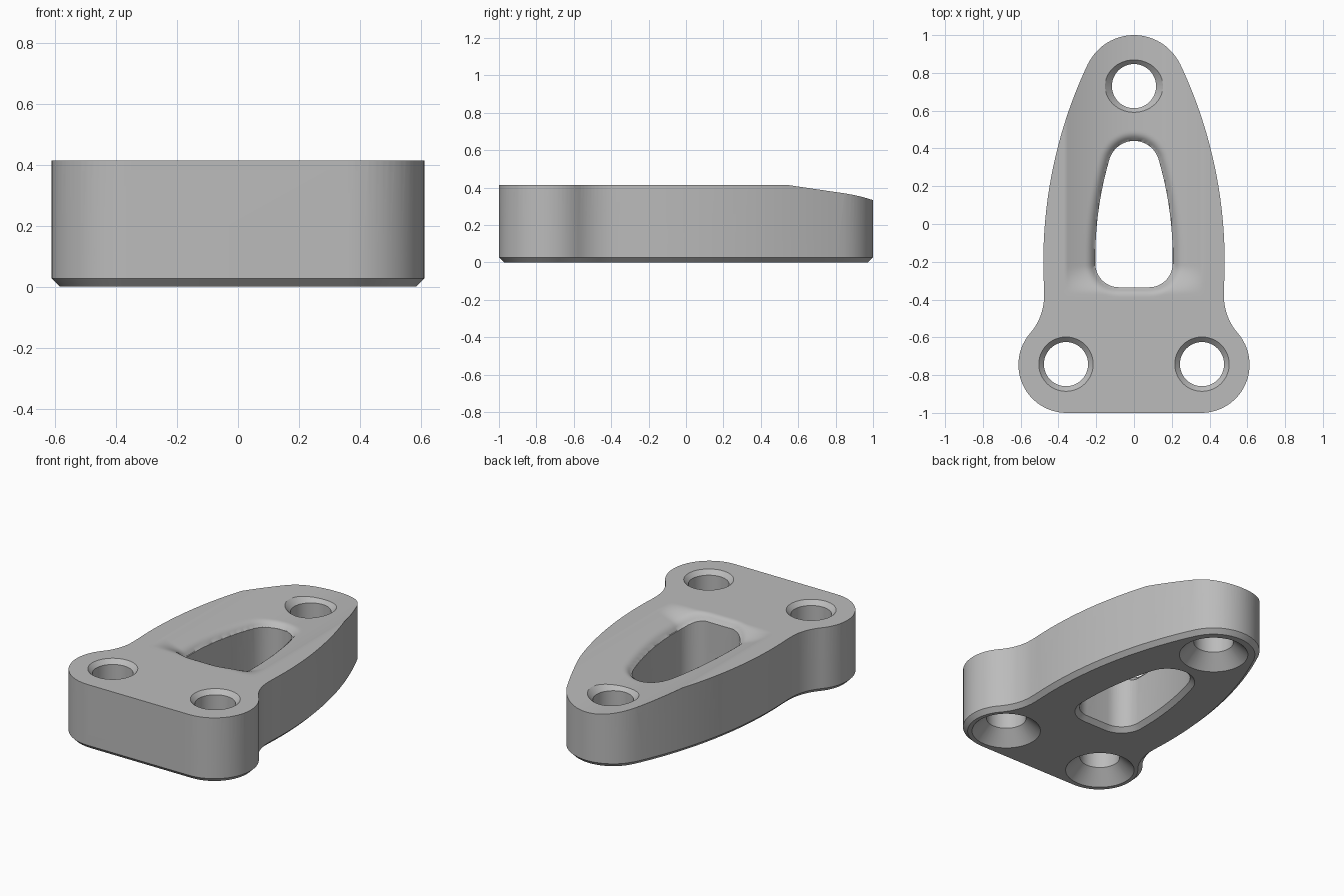
import bpy, bmesh, math
from mathutils import Vector
from mathutils.geometry import intersect_point_line

if "Cube" in bpy.data.objects:
    bpy.data.objects.remove(bpy.data.objects["Cube"], do_unlink=True)

TOP, CHAMFER, RIM = 0.413, 0.027, 0.05


def arc(cx, cy, r, start, end, n):
    angles = [math.radians(start + (end - start) * i / n) for i in range(n + 1)]
    return [Vector((cx + r * math.cos(a), cy + r * math.sin(a))) for a in angles]


def mirrored_loop(*arcs):
    """Join right-hand arcs (bottom to top) and mirror them into a closed loop."""
    half = list(arcs[0])
    for a in arcs[1:]:
        half += a[1:]
    return half + [Vector((-p.x, p.y)) for p in reversed(half[:-1])]


def offset(loop, d):
    out = []
    for i, p in enumerate(loop):
        t = ((p - loop[i - 1]).normalized() + (loop[(i + 1) % len(loop)] - p).normalized()).normalized()
        out.append(p + d * Vector((t.y, -t.x)))
    return out


def finish(bm, name):
    bmesh.ops.recalc_face_normals(bm, faces=bm.faces)
    mesh = bpy.data.meshes.new(name)
    bm.to_mesh(mesh)
    bm.free()
    obj = bpy.data.objects.new(name, mesh)
    bpy.context.collection.objects.link(obj)
    return obj


def prism(name, loop, layers):
    """Stack copies of a loop at (height, offset) layers into a closed solid."""
    bm = bmesh.new()
    rings = [[bm.verts.new((p.x, p.y, z)) for p in offset(loop, d)] for z, d in layers]
    n = len(loop)
    for a, b in zip(rings, rings[1:]):
        for i in range(n):
            j = (i + 1) % n
            bm.faces.new((a[i], a[j], b[j], b[i]))
    bm.faces.new(rings[0][::-1])
    bm.faces.new(rings[-1])
    return finish(bm, name)


# Outer contour: two round feet, waist fillets, bowed sides, round tip
outline = mirrored_loop(
    arc(0.357, -0.745, 0.255, -90, 41, 24),
    arc(0.776, -0.381, 0.30, 221, 180, 10),
    arc(-1.964, -0.2, 2.444, -4.2, 25.4, 28),
    arc(0, 0.73, 0.27, 25.4, 90, 14))

# Central opening contour
opening = mirrored_loop(
    arc(0.08, -0.21, 0.125, -90, 0, 10),
    arc(-1.655, -0.18, 1.86, 0, 16.5, 12),
    arc(0, 0.305, 0.135, 18, 90, 10))


def rim_distance(x, y):
    p, inside, best = Vector((x, y)), False, 1.0
    for i, b in enumerate(opening):
        a = opening[i - 1]
        q, t = intersect_point_line(p, a, b)
        q = a.lerp(b, min(max(t, 0), 1))
        best = min(best, (p - q).length)
        if (a.y > y) != (b.y > y) and x < a.x + (b.x - a.x) * (y - a.y) / (b.y - a.y):
            inside = not inside
    return 0 if inside else best


def top_height(x, y):
    # Shallow valley running to the tip, with a soft ramp at its front end
    valley = max(0, 0.08 * (1 - (x / 0.362) ** 2))
    s = min(max((y + 0.37) / 0.15, 0), 1)
    z = TOP - valley * s * s * (3 - 2 * s)
    # Rounded rim around the opening
    if abs(x) < 0.28 and -0.42 < y < 0.52:
        d = max(rim_distance(x, y), 0.005)
        if d < RIM:
            z -= RIM - math.sqrt(RIM ** 2 - (RIM - d) ** 2)
    return z


def top_cutter():
    bm = bmesh.new()
    bmesh.ops.create_grid(bm, x_segments=120, y_segments=200, size=1)
    for v in bm.verts:
        v.co.x *= 0.7
        v.co.y *= 1.1
        v.co.z = top_height(v.co.x, v.co.y)
    new = bmesh.ops.extrude_face_region(bm, geom=bm.faces[:], use_keep_orig=True)["geom"]
    for v in new:
        if isinstance(v, bmesh.types.BMVert):
            v.co.z = 0.7
    return finish(bm, "top_cutter")


# Plate blank with a chamfered lower edge
plate = prism("mounting_plate", outline, [(0, -CHAMFER), (CHAMFER, 0), (0.5, 0)])

cutters = [top_cutter(),
           prism("opening_cutter", opening, [(-0.02, CHAMFER + 0.02), (CHAMFER, 0), (0.6, 0)])]

# Bolt holes: wide countersink below, small chamfer on top
for x, y, z in ((-0.36, -0.742, TOP), (0.36, -0.742, TOP), (0, 0.73, 0.338)):
    circle = arc(x, y, 0.117, 0, 360, 48)[:-1]
    cutters.append(prism("hole_cutter", circle, [
        (-0.02, 0.105), (0.085, 0), (z - CHAMFER, 0), (z + 0.05, CHAMFER + 0.05)]))

for c in cutters:
    mod = plate.modifiers.new(c.name, 'BOOLEAN')
    mod.operation = 'DIFFERENCE'
    mod.solver = 'EXACT'
    mod.object = c

# Bake the cuts and drop the helpers
result = bpy.data.meshes.new_from_object(plate.evaluated_get(bpy.context.evaluated_depsgraph_get()))
plate.modifiers.clear()
plate.data = result
for c in cutters:
    bpy.data.objects.remove(c, do_unlink=True)

# Plain grey metal
grey = bpy.data.materials.new("plain_grey")
grey.use_nodes = True
grey.diffuse_color = (0.5, 0.5, 0.5, 1)
grey.node_tree.nodes["Principled BSDF"].inputs["Base Color"].default_value = (0.5, 0.5, 0.5, 1)
plate.data.materials.clear()
plate.data.materials.append(grey)

bpy.ops.object.select_all(action='DESELECT')
plate.select_set(True)
bpy.context.view_layer.objects.active = plate
bpy.ops.object.shade_smooth_by_angle(angle=math.radians(32))
